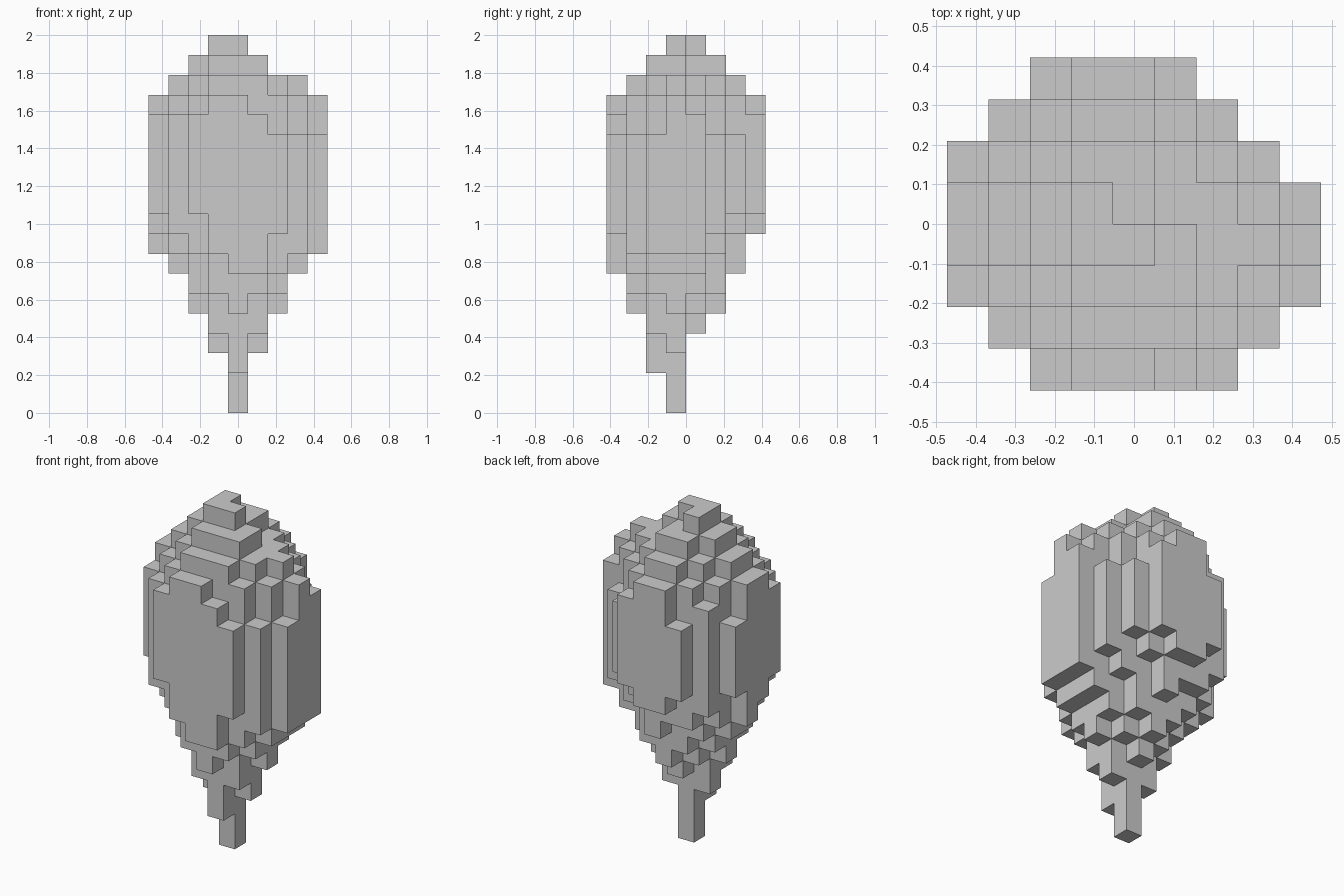
import bpy, bmesh
from mathutils import Vector

if "Cube" in bpy.data.objects:
    bpy.data.objects.remove(bpy.data.objects["Cube"])

U = 2 / 19  # block size: the tree is 19 blocks tall

# Footprint rows, front to back: first column, underside level, top level (base 36)
ROWS = [
    (2, "a8779",     "fggfe"),
    (1, "9865678",   "fghhhge"),
    (0, "a86424678", "fghiiihge"),
    (0, "975303578", "ghijjihhg"),
    (0, "876545678", "ghijihhgf"),
    (0, "a8765689",  "eghiihge"),
    (1, "98879a",    "fghhge"),
    (2, "a99a",      "eggf"),
]

# Fill each column with blocks
blocks = set()
for j, (start, lows, tops) in enumerate(ROWS):
    for n, (lo, hi) in enumerate(zip(lows, tops)):
        blocks |= {(start + n, j, k) for k in range(int(lo, 36), int(hi, 36))}


def block_part(name, cells):
    """Mesh of the outer faces of the given blocks."""
    bm = bmesh.new()
    verts = {}

    def vert(p):
        key = tuple(int(round(c)) for c in p)
        if key not in verts:
            x, y, z = key
            verts[key] = bm.verts.new(((x - 4.5) * U, (y - 4) * U, z * U))
        return verts[key]

    for cell in sorted(cells):
        mid = Vector(cell) + Vector((.5, .5, .5))
        for axis in range(3):
            for s in (-1, 1):
                d = Vector((0, 0, 0))
                d[axis] = s
                if tuple(int(c) for c in Vector(cell) + d) in blocks:
                    continue
                u = Vector((0, 0, 0))
                u[(axis + 1) % 3] = .5
                v = d.cross(u)
                c = mid + d * .5
                bm.faces.new([vert(c + a * u + b * v)
                              for a, b in ((-1, -1), (1, -1), (1, 1), (-1, 1))])
    mesh = bpy.data.meshes.new(name)
    bm.to_mesh(mesh)
    bm.free()
    obj = bpy.data.objects.new(name, mesh)
    bpy.context.collection.objects.link(obj)
    return obj


# Narrow stem below, full crown above
block_part("stem", {b for b in blocks if b[2] < 5})
block_part("crown", {b for b in blocks if b[2] >= 5})
